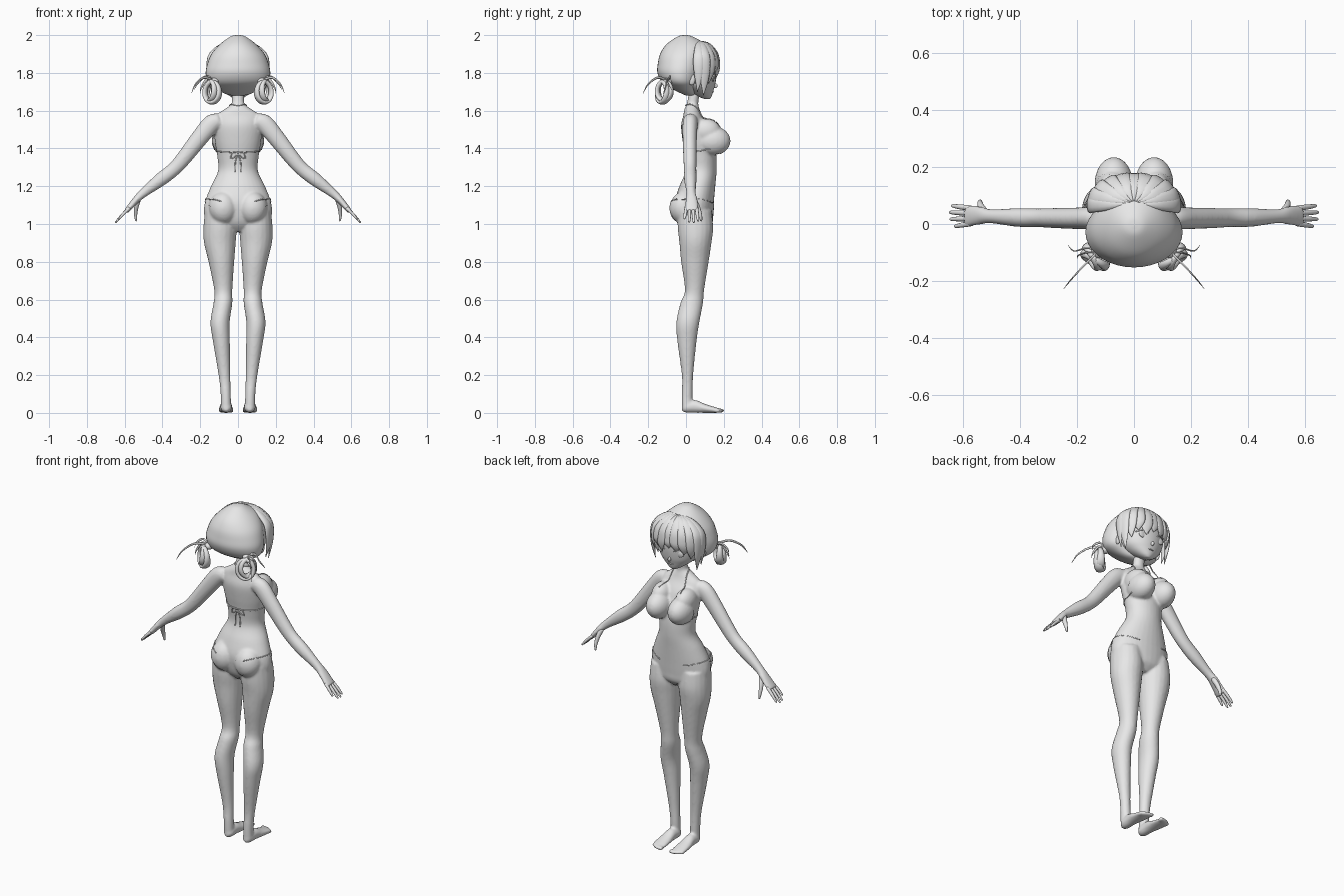
import bpy, bmesh, math
from mathutils import Vector, Matrix
from mathutils.bvhtree import BVHTree

grey = bpy.data.materials.new("plain grey")
grey.diffuse_color = (0.8, 0.8, 0.8, 1)


def finish(name, bm):
    bmesh.ops.recalc_face_normals(bm, faces=bm.faces)
    for f in bm.faces:
        f.smooth = True
    me = bpy.data.meshes.new(name)
    bm.to_mesh(me)
    bm.free()
    me.materials.append(grey)
    ob = bpy.data.objects.new(name, me)
    bpy.context.collection.objects.link(ob)
    return ob


def spline(rows, sub):
    """Smooth interpolation through rows of numbers."""
    out, n = [], len(rows)
    for i in range(n - 1):
        a, b, c, d = (rows[max(0, min(n - 1, i + k))] for k in (-1, 0, 1, 2))
        for j in range(sub):
            t = j / sub
            out.append([0.5 * (2 * q + (r - p) * t + (2 * p - 5 * q + 4 * r - s) * t * t
                               + (3 * q - p - 3 * r + s) * t ** 3) for p, q, r, s in zip(a, b, c, d)])
    return out + [list(rows[-1])]


def loft(bm, rows, side, axis=None, mx=1, seg=20, sub=5):
    """Rows are x, y, z, radius along side, radius across it."""
    rows = spline(rows, sub)
    pts = [Vector((r[0] * mx, r[1], r[2])) for r in rows]
    side = Vector((side[0] * mx, side[1], side[2]))
    rings = []
    for i, (p, r) in enumerate(zip(pts, rows)):
        t = Vector(axis) if axis else pts[min(i + 1, len(pts) - 1)] - pts[max(i - 1, 0)]
        t.normalize()
        s = (side - t * side.dot(t)).normalized()
        n = t.cross(s)
        ra, rb = max(r[3], 0.0008), max(r[4], 0.0008)
        rings.append([bm.verts.new(p + s * ra * math.cos(k * math.tau / seg) + n * rb * math.sin(k * math.tau / seg))
                      for k in range(seg)])
    for a, b in zip(rings, rings[1:]):
        for k in range(seg):
            bm.faces.new((a[k], a[(k + 1) % seg], b[(k + 1) % seg], b[k]))
    bm.faces.new(rings[0])
    bm.faces.new(rings[-1])


def ball(bm, c, r, mx=1, rx=0.0):
    m = Matrix.Translation((c[0] * mx, c[1], c[2])) @ Matrix.Rotation(rx, 4, 'X') @ Matrix.Diagonal((*r, 1))
    bmesh.ops.create_uvsphere(bm, u_segments=24, v_segments=16, radius=1, matrix=m)


X, Y, Z = (1, 0, 0), (0, 1, 0), (0, 0, 1)

# Body: overlapping volumes fused into one smooth skin
bm = bmesh.new()
torso = [(.96, .05, .06, .05), (1.0, .05, .15, .085), (1.05, .045, .18, .097), (1.12, .045, .174, .103),
         (1.2, .06, .143, .095), (1.28, .08, .106, .082), (1.36, .078, .11, .083), (1.44, .065, .123, .083),
         (1.52, .047, .127, .073), (1.575, .036, .115, .05), (1.605, .032, .075, .041), (1.635, .034, .036, .031),
         (1.67, .04, .032, .029), (1.72, .045, .032, .029)]
loft(bm, [(0, y, z, a, b) for z, y, a, b in torso], X, Z, seg=32)
for m in (1, -1):
    loft(bm, [(.095, .045, 1.07, .08, .09), (.095, .05, .98, .088, .094), (.096, .05, .9, .084, .085),
              (.088, .047, .8, .068, .073), (.078, .045, .65, .048, .051), (.08, .03, .58, .05, .06),
              (.095, .01, .48, .051, .061), (.088, .005, .38, .045, .051), (.072, .008, .2, .031, .03),
              (.065, .006, .1, .027, .029), (.063, .005, .02, .027, .027)], X, Z, m)
    loft(bm, [(.062, -.022, .024, .012, .014), (.062, 0, .03, .029, .029), (.063, .05, .034, .031, .034),
              (.064, .1, .024, .037, .024), (.064, .15, .016, .04, .016), (.063, .175, .013, .036, .012)],
         X, Y, m)
    for i in range(5):
        ball(bm, (.034 + i * .015, .186 - .0015 * i * i, .012), (.011 - i * .0007, .018, .0115), m)
    ball(bm, (.078, -.008, 1.085), (.076, .077, .088), m)
    ball(bm, (.071, .14, 1.44), (.065, .093, .075), m)
    ball(bm, (.077, .105, 1.49), (.055, .08, .068), m)
    loft(bm, [(.1, .025, 1.545, .038, .04), (.14, .022, 1.53, .04, .049), (.2, .02, 1.46, .038, .046),
              (.29, .021, 1.345, .035, .04), (.34, .022, 1.29, .033, .037), (.41, .023, 1.235, .033, .036),
              (.5, .027, 1.165, .025, .024), (.54, .03, 1.127, .032, .019), (.585, .028, 1.075, .039, .014),
              (.592, .028, 1.068, .037, .011)], Y, None, m)
raw = finish("body_volumes", bm)
mod = raw.modifiers.new("fuse", 'REMESH')
mod.mode, mod.voxel_size, mod.use_smooth_shade = 'VOXEL', 0.007, True
mod = raw.modifiers.new("soften", 'SMOOTH')
mod.factor, mod.iterations = 0.5, 5
dg = bpy.context.evaluated_depsgraph_get()
skin = bpy.data.meshes.new_from_object(raw.evaluated_get(dg))
bpy.data.objects.remove(raw)
bm = bmesh.new()
bm.from_mesh(skin)
skin_tree = BVHTree.FromBMesh(bm)
finish("body", bm)


# Swimsuit panels: thin layer lifted off the skin
def garment(name, keep):
    g = bmesh.new()
    g.from_mesh(skin)
    bmesh.ops.delete(g, geom=[f for f in g.faces if not keep(f.calc_center_median())], context='FACES')
    for v in g.verts:
        v.co += v.normal * 0.003
    finish(name, g)


garment("swimsuit_bottom", lambda c: .96 + .9 * abs(c.x) < c.z < 1.1 + .2 * abs(c.x) and abs(c.x) < .19)
garment("swimsuit_top", lambda c: c.y > .12 and abs(c.x) > .01
        and 1.375 < c.z < 1.545 - 1.2 * abs(abs(c.x) - .07))


def string(bm, pts, r=.003, mx=1):
    """Cord laid on the skin."""
    rows = []
    for p in spline(pts, 6):
        loc, nor, _, _ = skin_tree.find_nearest(Vector(p))
        loc += nor * 0.002
        rows.append((*loc, r, r))
    loft(bm, rows, (.3, .5, .8), None, mx, seg=6, sub=1)


bm = bmesh.new()
for m in (1, -1):
    string(bm, [(.13, .13, 1.39), (.125, .07, 1.385), (.09, .01, 1.38), (0, -.01, 1.38)], mx=m)
    string(bm, [(.072, .15, 1.54), (.055, .09, 1.58), (.037, .04, 1.62), (0, 0, 1.625)], mx=m)
    string(bm, [(.08, .16, 1.11), (.18, .05, 1.135), (.09, -.08, 1.12)], mx=m)
    string(bm, [(0, -.02, 1.375), (.03, -.02, 1.377), (.045, -.02, 1.345), (.025, -.02, 1.35), (0, -.02, 1.37)], mx=m)
    string(bm, [(0, -.02, 1.37), (.015, -.02, 1.33), (.018, -.02, 1.28)], mx=m)
finish("swimsuit_strings", bm)

# Fingers and thumbs
for m, label in ((1, "right"), (-1, "left")):
    bm = bmesh.new()
    for y0, y1, reach in ((.056, .064, .9), (.038, .041, 1), (.019, .017, .97), (.001, -.008, .75)):
        loft(bm, [(.575, y0, 1.085, .0095, .009), (.575 + .04 * reach, (y0 + y1) / 2, 1.085 - .039 * reach, .0088, .008),
                  (.575 + .07 * reach, y1, 1.085 - .073 * reach, .006, .005),
                  (.575 + .073 * reach, y1, 1.085 - .077 * reach, .002, .002)], Y, None, m, 10, 3)
    loft(bm, [(.525, .04, 1.135, .014, .014), (.538, .06, 1.09, .014, .012), (.542, .075, 1.05, .01, .009),
              (.54, .08, 1.02, .006, .005), (.54, .08, 1.016, .002, .002)], Y, None, m, 10, 3)
    finish(label + "_fingers", bm)

# Head with small nose, ears and lips
bm = bmesh.new()
head = [(1.662, .112, .014, .014), (1.675, .1, .04, .035), (1.705, .075, .083, .07), (1.74, .055, .116, .1),
        (1.8, .04, .138, .122), (1.87, .035, .135, .122), (1.93, .03, .095, .09), (1.96, .03, .02, .02)]
loft(bm, [(0, y, z, a, b) for z, y, a, b in head], X, Z, seg=32)
ball(bm, (0, .155, 1.732), (.008, .013, .012), 1, -.4)
ball(bm, (0, .142, 1.7), (.018, .006, .004))
for m in (1, -1):
    ball(bm, (.137, .03, 1.765), (.01, .02, .03), m)
finish("head", bm)

# Eyes and lashes
bm = bmesh.new()
for m in (1, -1):
    ball(bm, (.06, .143, 1.775), (.025, .008, .021), m)
    loft(bm, [(.03, .158, 1.785, .003, .002), (.06, .151, 1.8, .005, .004), (.095, .128, 1.783, .003, .002)],
         Z, None, m, 6, 4)
finish("eyes", bm)

# Hair cap
bm = bmesh.new()
cap = [(2.0, -.005, .006, .006), (1.992, -.005, .04, .04), (1.95, 0, .098, .105), (1.9, -.012, .141, .125),
       (1.85, -.022, .162, .127), (1.8, -.029, .171, .122), (1.75, -.025, .16, .1), (1.715, -.005, .115, .068),
       (1.69, .015, .07, .038), (1.68, .022, .03, .02)]
loft(bm, [(0, y, z, a, b) for z, y, a, b in cap], X, Z, seg=36)
finish("hair_cap", bm)

# Fringe: flat pointed locks fanning from the parting
bm = bmesh.new()
locks = [(-92, 1.7, .026), (-74, 1.68, .03), (-56, 1.75, .034), (-38, 1.775, .036), (-19, 1.79, .036), (0, 1.80, .03),
         (19, 1.77, .036), (38, 1.79, .036), (56, 1.745, .034), (74, 1.68, .03), (92, 1.7, .026)]
for deg, end, w in locks:
    a = math.radians(deg)
    rows = []
    for t, wide, thick in ((.06, .1, .006), (.35, .7, .01), (.7, 1, .011), (1, 1.1, .01)):
        s, c = math.sin(t * math.pi / 2), math.cos(t * math.pi / 2)
        rows.append((.157 * math.sin(a) * s, .07 + .1 * math.cos(a) * s, 1.85 + .115 * c, w * wide, thick))
    x, y = rows[-1][:2]
    rows.append((x * .98, y, (1.85 + end) / 2, w * .8, .008))
    rows.append((x * .9, y - .006, end, .001, .001))
    loft(bm, rows, (math.cos(a), -math.sin(a), 0), None, 1, 10, 4)
finish("fringe", bm)

# Looped pigtails with loose wisps
for m, label in ((1, "right"), (-1, "left")):
    bm = bmesh.new()
    for cx, cy, cz, rad, turn in ((.137, -.125, 1.698, .045, .55), (.145, -.115, 1.705, .042, 1.05)):
        rows = []
        for k in range(17):
            q = math.tau * k / 16
            u = rad * math.sin(q)
            band = .012 + .013 * (1 - math.cos(q)) / 2
            rows.append((cx + u * math.cos(turn), cy + u * math.sin(turn), cz + rad * 1.2 * math.cos(q), band, .012))
        loft(bm, rows, (math.sin(turn), -math.cos(turn), 0), None, m, 10, 2)
    ball(bm, (.125, -.095, 1.755), (.025, .025, .02), m)
    for path in ([(.13, -.1, 1.76), (.18, -.15, 1.775), (.225, -.2, 1.74), (.247, -.228, 1.69)],
                 [(.13, -.09, 1.76), (.17, -.085, 1.78), (.21, -.095, 1.75), (.232, -.075, 1.71)],
                 [(.13, -.1, 1.76), (.165, -.1, 1.765), (.195, -.11, 1.72), (.2, -.12, 1.69)]):
        loft(bm, [(*p, w, w * .5) for p, w in zip(path, (.008, .007, .005, .001))], Z, None, m, 6, 5)
    finish(label + "_pigtail", bm)
